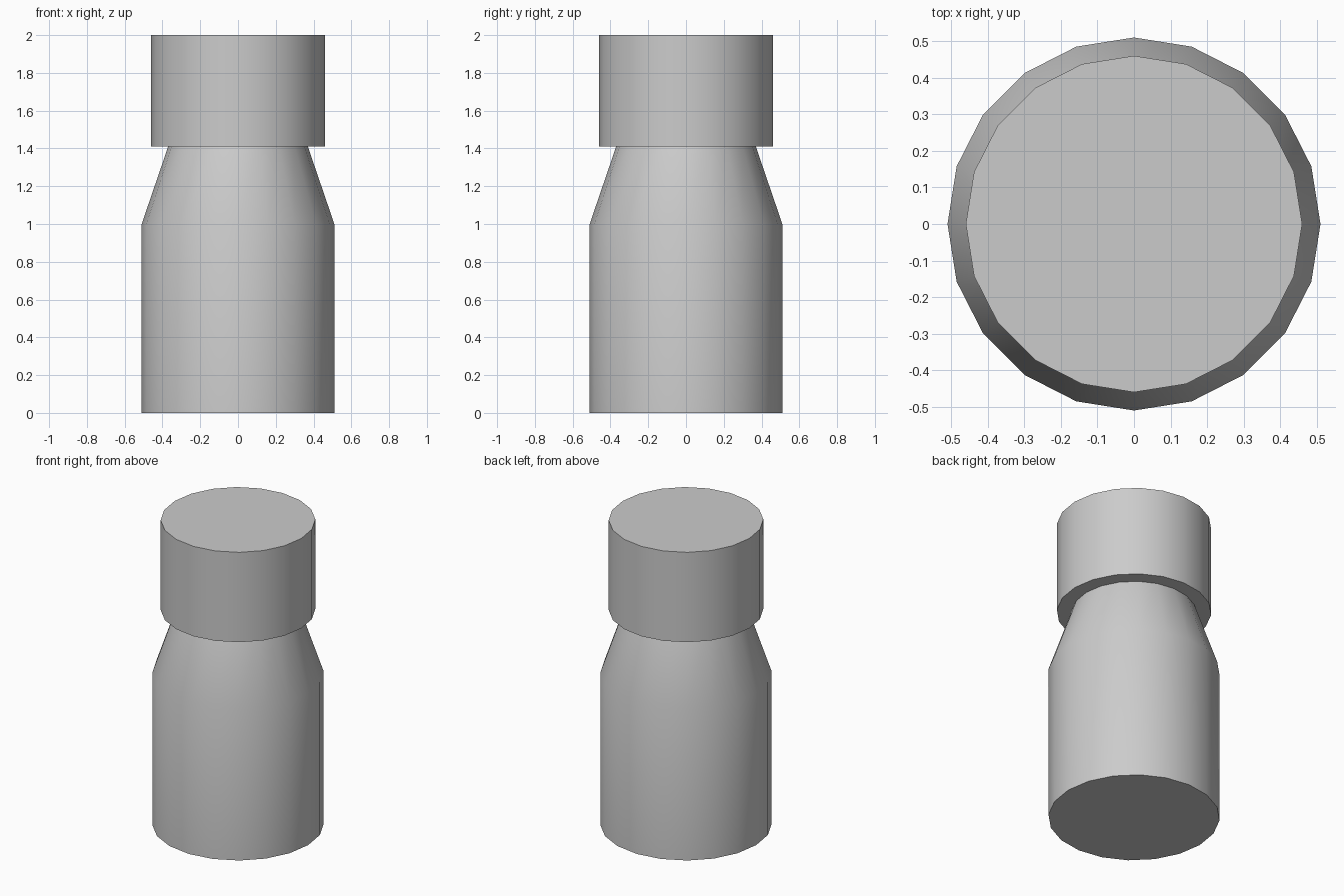
import bpy, bmesh, math

if "Cube" in bpy.data.objects:
    bpy.data.objects.remove(bpy.data.objects["Cube"])

SIDES = 20


def lathe(name, profile):
    """Turn a list of (radius, z) rings into a closed solid with flat caps."""
    bm = bmesh.new()
    rings = [[bm.verts.new((r * math.cos(math.tau * i / SIDES),
                            r * math.sin(math.tau * i / SIDES), z))
              for i in range(SIDES)] for r, z in profile]
    for low, high in zip(rings, rings[1:]):
        for i in range(SIDES):
            j = (i + 1) % SIDES
            bm.faces.new((low[i], low[j], high[j], high[i]))
    bm.faces.new(rings[0][::-1])
    bm.faces.new(rings[-1])
    mesh = bpy.data.meshes.new(name)
    bm.to_mesh(mesh)
    bm.free()
    ob = bpy.data.objects.new(name, mesh)
    bpy.context.collection.objects.link(ob)
    bpy.ops.object.select_all(action='DESELECT')
    ob.select_set(True)
    bpy.context.view_layer.objects.active = ob
    bpy.ops.object.shade_smooth_by_angle(angle=math.radians(30))
    return ob


# Bottle body with tapered shoulder, its neck tucked slightly into the cap
lathe("bottle_body", [(0.51, 0), (0.51, 1.0), (0.363, 1.43)])

# Overhanging cap
lathe("bottle_cap", [(0.46, 1.41), (0.46, 2.0)])
